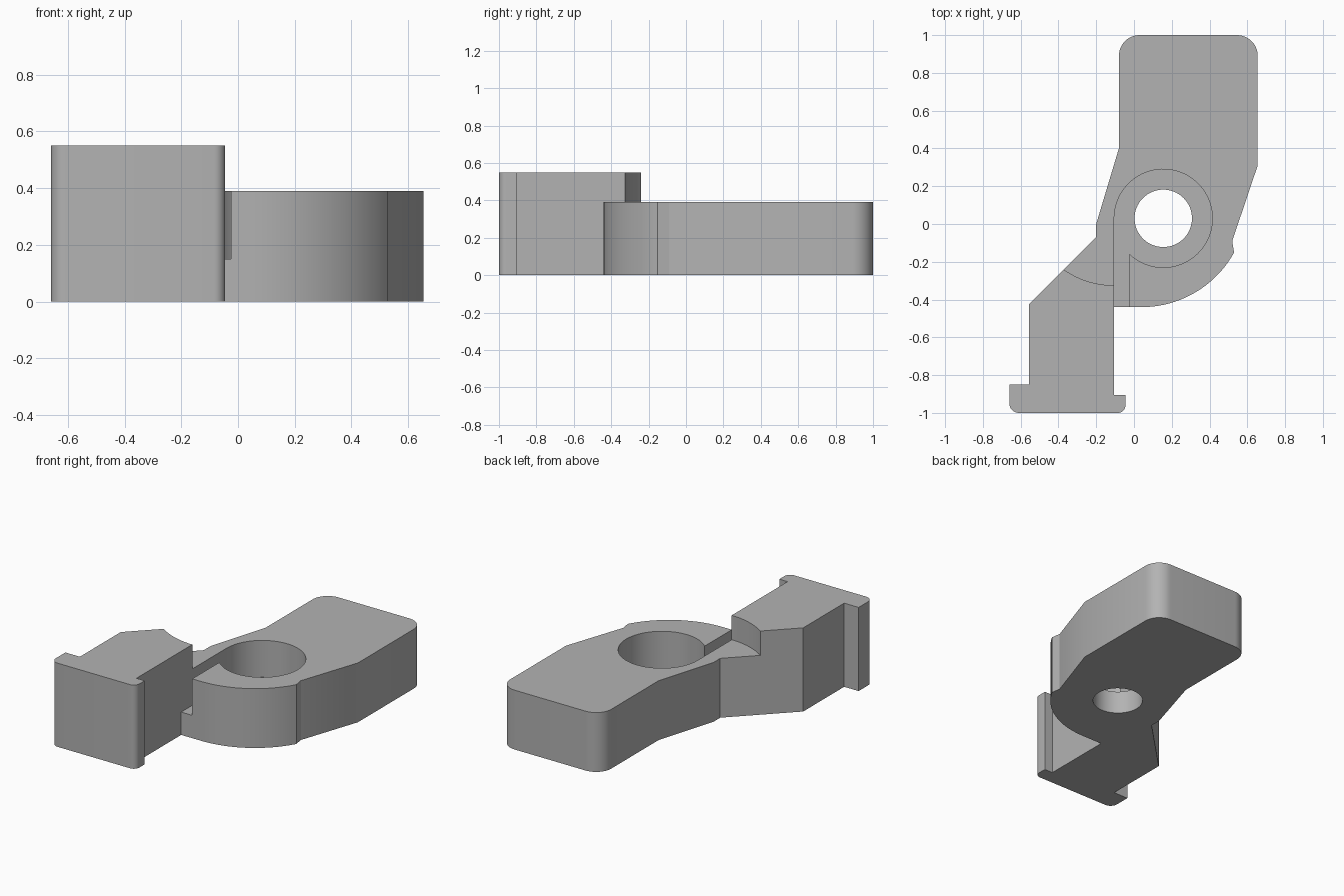
import bpy
import bmesh
from math import cos, sin, radians

cube = bpy.data.objects.get("Cube")
if cube:
    bpy.data.objects.remove(cube, do_unlink=True)

grey = bpy.data.materials.new("plain grey")
grey.use_nodes = True
grey.diffuse_color = (0.45, 0.45, 0.45, 1)
grey.node_tree.nodes["Principled BSDF"].inputs["Base Color"].default_value = grey.diffuse_color


def arc(cx, cy, r, start, end, steps):
    """Points along a circular arc, angles in degrees."""
    angles = [radians(start + (end - start) * i / steps) for i in range(steps + 1)]
    return [(cx + r * cos(a), cy + r * sin(a)) for a in angles]


def extrude(name, outline, bottom, top):
    """Upright prism from a counter-clockwise outline."""
    bm = bmesh.new()
    base = bm.faces.new([bm.verts.new((x, y, bottom)) for x, y in outline])
    result = bmesh.ops.extrude_face_region(bm, geom=[base])
    raised = [g for g in result["geom"] if isinstance(g, bmesh.types.BMVert)]
    bmesh.ops.translate(bm, verts=raised, vec=(0, 0, top - bottom))
    bmesh.ops.recalc_face_normals(bm, faces=bm.faces)
    mesh = bpy.data.meshes.new(name)
    bm.to_mesh(mesh)
    bm.free()
    mesh.materials.append(grey)
    obj = bpy.data.objects.new(name, mesh)
    bpy.context.collection.objects.link(obj)
    return obj


def cut(target, cutter):
    """Subtract the cutter from the target and discard it."""
    cutter.hide_render = True
    mod = target.modifiers.new("cut", 'BOOLEAN')
    mod.operation = 'DIFFERENCE'
    mod.solver = 'EXACT'
    mod.object = cutter
    bpy.context.view_layer.objects.active = target
    bpy.ops.object.modifier_apply(modifier=mod.name)
    bpy.data.objects.remove(cutter, do_unlink=True)


WALL = -0.105           # inner wall of the foot and slot
HOLE_X, HOLE_Y = 0.155, 0.03

# Full outline: flanged foot, curved shoulder, rounded arm
outline = (
    arc(-0.61, -0.95, 0.05, 180, 270, 8)
    + arc(-0.085, -0.96, 0.04, 270, 360, 8)
    + [(-0.045, -0.905), (WALL, -0.905), (WALL, -0.44)]
    + arc(0.04, 0.12, 0.56, 270, 331, 20)
    + [(0.52, -0.09), (0.655, 0.31)]
    + arc(0.545, 0.89, 0.11, 0, 90, 12)
    + arc(0.03, 0.89, 0.11, 90, 180, 12)
    + [(-0.08, 0.4), (-0.2, 0.0), (-0.2, -0.07),
       (-0.555, -0.425), (-0.555, -0.85), (-0.66, -0.85)]
)
bracket = extrude("lever_bracket", outline, 0, 0.55)

# Lower the arm, leaving a curved scoop at the foot
step = [(WALL, -0.5), (1, -0.5), (1, 1.2), (-0.6, 1.2)]
step += arc(WALL, 0.14, 0.465, 200, 270, 24)
cut(bracket, extrude("step_cutter", step, 0.39, 1))

# Counterbore opening into a slot along the foot
pocket = [(WALL, -0.5), (-0.025, -0.5)]
pocket += arc(HOLE_X, HOLE_Y, 0.26, 226.2, 540, 64)
cut(bracket, extrude("pocket_cutter", pocket, 0.15, 1))

# Through hole
hole = arc(HOLE_X, HOLE_Y, 0.152, 0, 360, 64)[:-1]
cut(bracket, extrude("hole_cutter", hole, -0.5, 1))

# Smooth curved walls, crisp edges
bpy.ops.object.select_all(action='DESELECT')
bracket.select_set(True)
bpy.context.view_layer.objects.active = bracket
bpy.ops.object.shade_smooth_by_angle(angle=radians(25))
